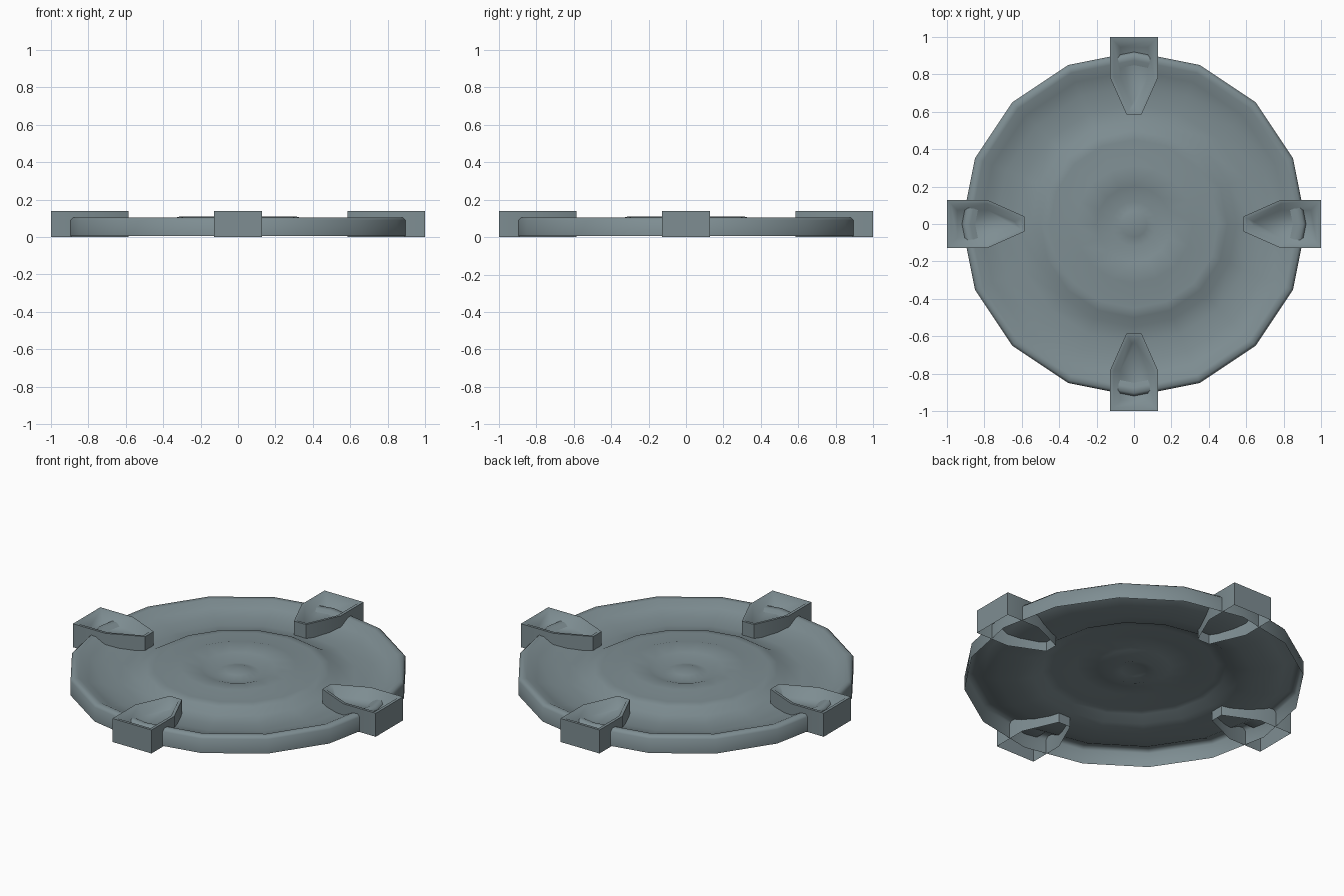
import bpy, bmesh, math
from mathutils import Matrix, Vector

if "Cube" in bpy.data.objects:
    bpy.data.objects.remove(bpy.data.objects["Cube"], do_unlink=True)

SIDES = 16

# Single slate grey finish
slate = bpy.data.materials.new("slate_grey")
slate.use_nodes = True
colour = (0.21, 0.27, 0.29, 1)
slate.diffuse_color = colour
slate.node_tree.nodes["Principled BSDF"].inputs["Base Color"].default_value = colour


def finish(name, bm, angle):
    bmesh.ops.recalc_face_normals(bm, faces=bm.faces)
    # Open shells: make sure the upper surface faces up
    if sum(f.normal.z * f.calc_area() for f in bm.faces) < 0:
        bmesh.ops.reverse_faces(bm, faces=bm.faces)
    mesh = bpy.data.meshes.new(name)
    bm.to_mesh(mesh)
    bm.free()
    mesh.materials.append(slate)
    obj = bpy.data.objects.new(name, mesh)
    bpy.context.collection.objects.link(obj)
    bpy.ops.object.select_all(action="DESELECT")
    obj.select_set(True)
    bpy.context.view_layer.objects.active = obj
    bpy.ops.object.shade_smooth_by_angle(angle=math.radians(angle))
    return obj


def bridge(bm, a, b):
    for i in range(len(a)):
        j = (i + 1) % len(a)
        bm.faces.new((a[i], a[j], b[j], b[i]))


# Dished plate, open underneath: (radius, height) from the skirt to the centre
profile = [(0.92, 0.005), (0.92, 0.09), (0.905, 0.105), (0.875, 0.103),
           (0.82, 0.075), (0.74, 0.058), (0.64, 0.052), (0.55, 0.062),
           (0.5, 0.092), (0.45, 0.098), (0.38, 0.092), (0.315, 0.109),
           (0.2, 0.095), (0.12, 0.068), (0.07, 0.083)]
bm = bmesh.new()
rings = []
for r, z in profile:
    rings.append([bm.verts.new((r * math.cos(k * math.tau / SIDES),
                                r * math.sin(k * math.tau / SIDES), z))
                  for k in range(SIDES)])
for lower, upper in zip(rings, rings[1:]):
    bridge(bm, lower, upper)
hub = bm.verts.new((0, 0, 0.09))
for k in range(SIDES):
    bm.faces.new((rings[-1][k], rings[-1][(k + 1) % SIDES], hub))
finish("dished_plate", bm, 50)


# Edge clamps: open-bottomed pointed blocks with a hollowed top
def clamp_outline(inset):
    half = 0.129 - inset
    tip = 0.04 - inset * 0.5
    return [(1 - inset, -half), (1 - inset, half), (0.785, half),
            (0.585 + inset, tip), (0.585 + inset, -tip), (0.785, -half)]


def make_clamp(name, turn):
    bm = bmesh.new()
    loops = [[bm.verts.new((x, y, z)) for x, y in clamp_outline(inset)]
             for inset, z in ((0, 0), (0, 0.14), (0.02, 0.138), (0.055, 0.09))]
    for lower, upper in zip(loops, loops[1:]):
        bridge(bm, lower, upper)
    bm.faces.new(loops[-1])
    bmesh.ops.transform(bm, matrix=Matrix.Rotation(turn, 4, "Z"), verts=bm.verts)
    finish(name, bm, 60)


for i, side in enumerate(("left", "back", "right", "front")):
    make_clamp(side + "_clamp", i * math.pi / 2)
